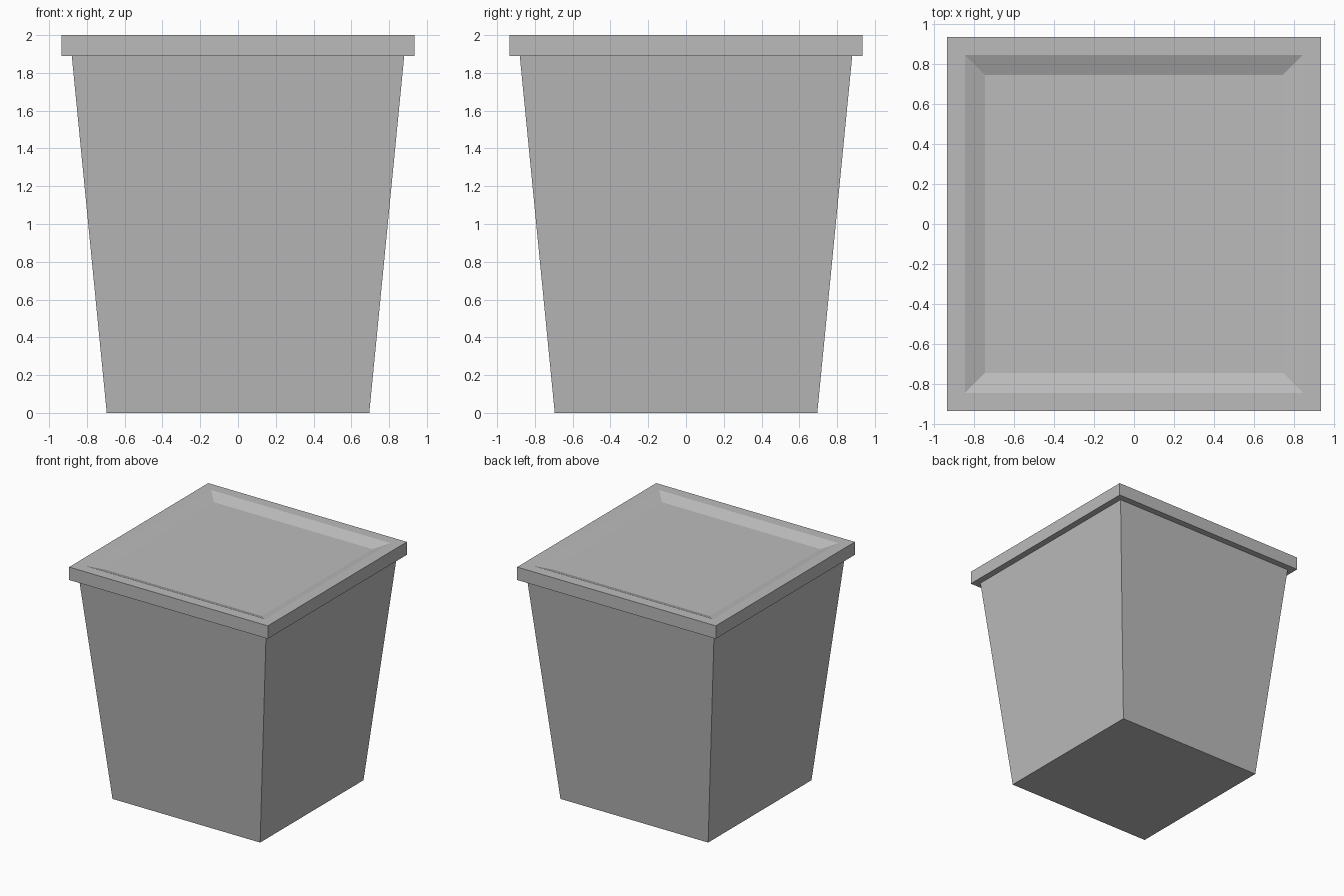
import bpy, bmesh

if "Cube" in bpy.data.objects:
    bpy.data.objects.remove(bpy.data.objects["Cube"])

gray = bpy.data.materials.new("planter gray")
gray.diffuse_color = (0.5, 0.5, 0.5, 1)
gray.use_nodes = True
gray.node_tree.nodes["Principled BSDF"].inputs["Base Color"].default_value = gray.diffuse_color


def square_loft(name, rings, cap_bottom=False, cap_top=False):
    """Join square rings given as (half width, height)."""
    bm = bmesh.new()
    loops = [[bm.verts.new((sx * h, sy * h, z))
              for sx, sy in ((-1, -1), (1, -1), (1, 1), (-1, 1))]
             for h, z in rings]
    for a, b in zip(loops, loops[1:]):
        for i in range(4):
            j = (i + 1) % 4
            bm.faces.new((a[i], a[j], b[j], b[i]))
    if cap_bottom:
        bm.faces.new(loops[0][::-1])
    if cap_top:
        bm.faces.new(loops[-1])
    mesh = bpy.data.meshes.new(name)
    bm.to_mesh(mesh)
    bm.free()
    mesh.materials.append(gray)
    obj = bpy.data.objects.new(name, mesh)
    bpy.context.collection.objects.link(obj)
    return obj


# Tapered pot with a closed base
square_loft("pot_body", [(0.695, 0), (0.88, 1.89)], cap_bottom=True)

# Overhanging rim with a shallow sloped recess
square_loft("rim_and_recess",
            [(0.88, 1.89), (0.935, 1.89), (0.935, 2.0), (0.845, 2.0), (0.745, 1.96)],
            cap_top=True)
